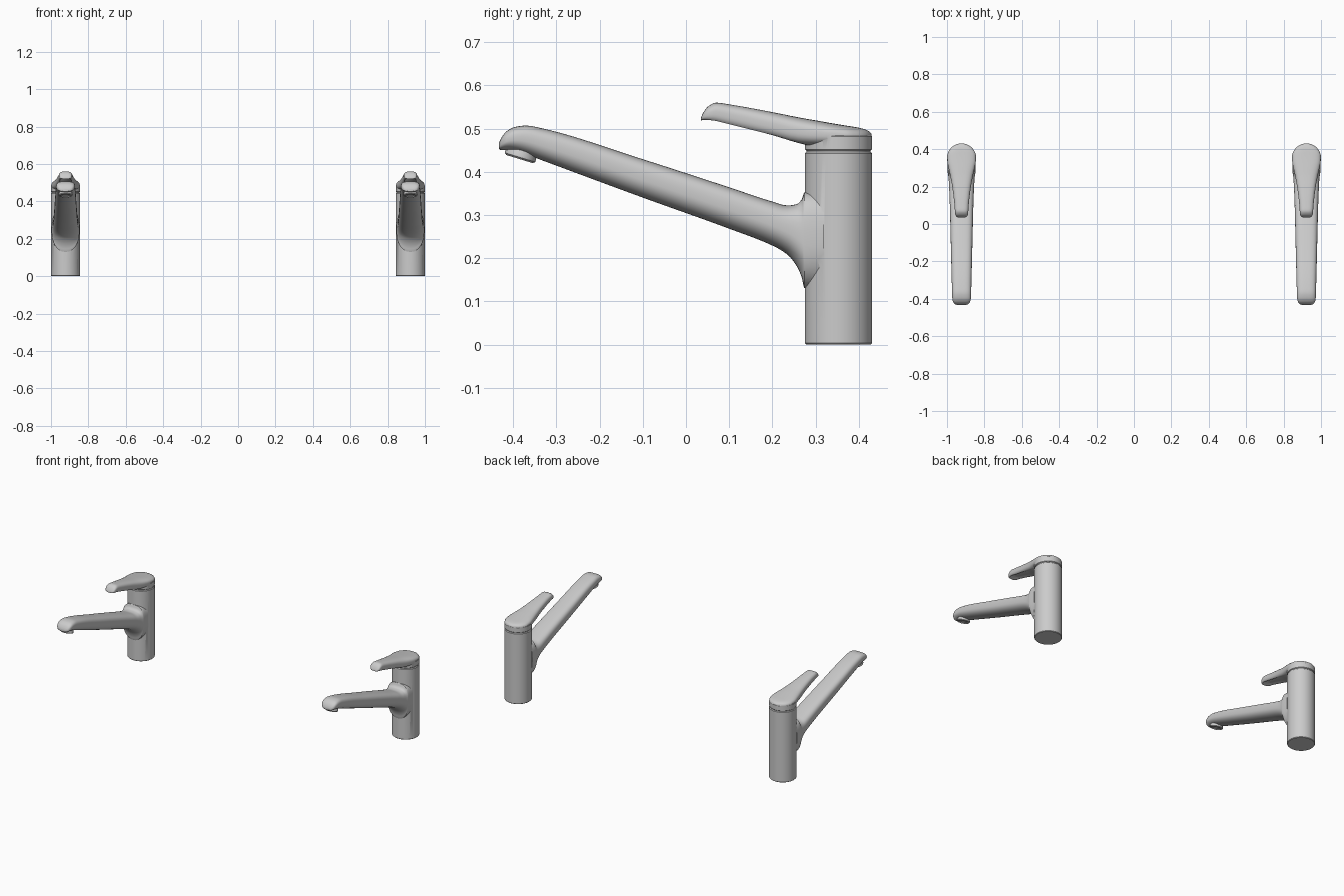
import bpy, bmesh, math
from mathutils import Matrix, Vector

if "Cube" in bpy.data.objects:
    bpy.data.objects.remove(bpy.data.objects["Cube"])

X, CY, R = 0.922, 0.353, 0.078   # tap offset, column centre, column radius


def finish(bm, name):
    bmesh.ops.recalc_face_normals(bm, faces=bm.faces)
    me = bpy.data.meshes.new(name)
    bm.to_mesh(me)
    bm.free()
    ob = bpy.data.objects.new(name, me)
    bpy.context.collection.objects.link(ob)
    return ob


def skin(rings, name):
    """Bridge closed rings of points and cap both ends."""
    bm = bmesh.new()
    vs = [[bm.verts.new(p) for p in r] for r in rings]
    n = len(vs[0])
    for a, b in zip(vs, vs[1:]):
        for i in range(n):
            bm.faces.new((a[i], a[(i + 1) % n], b[(i + 1) % n], b[i]))
    bm.faces.new(vs[0])
    bm.faces.new(vs[-1])
    return finish(bm, name)


def lathe(profile, name, matrix, n=64):
    return skin([[matrix @ Vector((r * math.cos(2 * math.pi * i / n),
                                   r * math.sin(2 * math.pi * i / n), z))
                  for i in range(n)] for r, z in profile], name)


def smooth_rows(rows, step=0.02):
    """Overshoot-free cubic interpolation of (y, values...) rows."""
    def slope(i, k):
        if i in (0, len(rows) - 1):
            j = min(i, len(rows) - 2)
            return (rows[j + 1][k] - rows[j][k]) / (rows[j + 1][0] - rows[j][0])
        a = (rows[i][k] - rows[i - 1][k]) / (rows[i][0] - rows[i - 1][0])
        b = (rows[i + 1][k] - rows[i][k]) / (rows[i + 1][0] - rows[i][0])
        return 2 * a * b / (a + b) if a * b > 0 else 0
    out = []
    for i in range(len(rows) - 1):
        p, q = rows[i], rows[i + 1]
        h = q[0] - p[0]
        m = max(3, math.ceil(h / step))
        for s in range(m):
            t = s / m
            row = [p[0] + t * h]
            for k in range(1, len(p)):
                row.append((2*t**3 - 3*t*t + 1) * p[k] + (t**3 - 2*t*t + t) * h * slope(i, k)
                           + (3*t*t - 2*t**3) * q[k] + (t**3 - t*t) * h * slope(i + 1, k))
            out.append(row)
    return out + [list(rows[-1])]


def section(y, w, zt, zb, top, bottom, hollow=0.0, n=40):
    """Superelliptic section with separate exponents above and below."""
    zm, pts = (zt + zb) / 2, []
    for i in range(n):
        a = 2 * math.pi * (i + 0.5) / n
        c, s = math.cos(a), math.sin(a)
        e = top if s > 0 else bottom
        x = math.copysign(abs(c) ** (2 / e), c)
        z = zm + (zt - zb) / 2 * math.copysign(abs(s) ** (2 / e), s)
        if s < 0:
            z += hollow * (zt - zb) * max(0, 1 - (x / 0.8) ** 2)
        pts.append((w * x, y, z))
    return pts


def union(a, b):
    m = a.modifiers.new("join", 'BOOLEAN')
    m.operation, m.solver, m.object = 'UNION', 'EXACT', b
    bpy.context.view_layer.objects.active = a
    bpy.ops.object.modifier_apply(modifier=m.name)
    bpy.data.objects.remove(b)


column = Matrix.Translation((0, CY, 0))

# column with base and top bevel
body = lathe([(R - .003, 0), (R, .003), (R, .442), (R - .004, .446), (R - .004, .452)],
             "tap_body", column)

# spout: y, half width, top z, bottom z
spout_rows = [(-.433, .022, .466, .453), (-.428, .036, .478, .450), (-.415, .046, .494, .450),
              (-.395, .050, .504, .447), (-.37, .051, .507, .440), (-.335, .052, .501, .427),
              (-.1, .058, .429, .340), (.1, .063, .364, .268), (.2, .067, .331, .229),
              (.235, .069, .322, .208), (.256, .071, .325, .182), (.268, .073, .336, .155),
              (.274, .074, .352, .13), (.32, .075, .352, .13)]
spout = skin([section(*r, 3.2, 2.2) for r in smooth_rows(spout_rows)], "spout")
union(body, spout)

# aerator tilted under the spout tip
tilt = Matrix.Translation((0, -.383, .437)) @ Matrix.Rotation(math.radians(-17), 4, 'X')
aerator = lathe([(.030, .02), (.037, .002), (.037, -.004), (.032, -.008), (.028, -.008), (.027, -.003)],
                "aerator", tilt, 40)

# lever: y, half width, top z, underside z, hollow
lever_rows = [(.035, .018, .526, .519, .0), (.040, .028, .537, .518, .1), (.052, .034, .552, .515, .25),
              (.07, .036, .560, .511, .3), (.1, .038, .556, .503, .3), (.2, .050, .538, .477, .25),
              (.26, .061, .526, .461, .1), (.3, .070, .519, .458, .0), (.34, .0765, .512, .458, .0),
              (.37, .0755, .507, .458, .0), (.395, .0655, .503, .458, .0), (.415, .047, .498, .458, .0),
              (.427, .022, .491, .458, .0), (.430, .010, .487, .458, .0)]
lever = skin([section(*r[:4], 2.8, 2.8, r[4]) for r in smooth_rows(lever_rows)], "lever")

# round cap carrying the lever
cap = lathe([(R - .003, .449), (R, .452), (R, .482), (R - .006, .488)], "lever_cap", column)
union(cap, lever)

# smooth shading and the second identical tap
for ob in (body, aerator, cap):
    bpy.ops.object.select_all(action='DESELECT')
    ob.select_set(True)
    bpy.context.view_layer.objects.active = ob
    bpy.ops.object.shade_smooth_by_angle(angle=math.radians(35))
    name = ob.name
    twin = ob.copy()
    bpy.context.collection.objects.link(twin)
    ob.name, twin.name = name + "_left", name + "_right"
    ob.location.x, twin.location.x = -X, X
